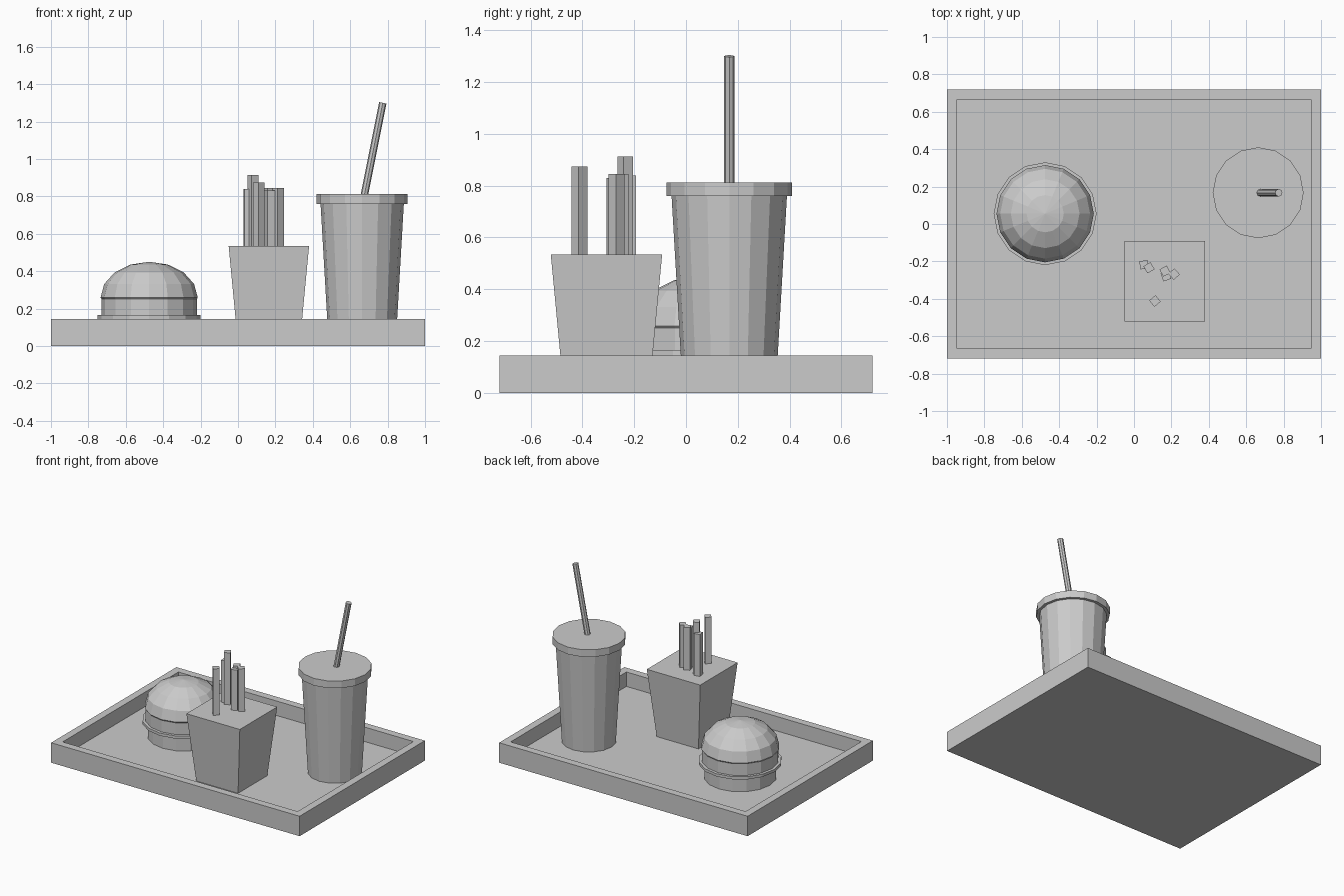
import bpy, bmesh
from math import cos, sin, pi, radians
from mathutils import Matrix, Vector

if "Cube" in bpy.data.objects:
    bpy.data.objects.remove(bpy.data.objects["Cube"])

FLOOR = 0.04


def finish(name, bm):
    bmesh.ops.recalc_face_normals(bm, faces=bm.faces)
    mesh = bpy.data.meshes.new(name)
    bm.to_mesh(mesh)
    bm.free()
    obj = bpy.data.objects.new(name, mesh)
    bpy.context.collection.objects.link(obj)
    return obj


def lathe(name, x, y, profile, sides=16, phase=0.0):
    """Stack rings of (radius, z); radius 0 makes a pole, open ends are capped."""
    bm = bmesh.new()
    rings = []
    for r, z in profile:
        n = 1 if r == 0 else sides
        rings.append([bm.verts.new((x + r * cos(phase + 2 * pi * i / sides),
                                    y + r * sin(phase + 2 * pi * i / sides), z))
                      for i in range(n)])
    for a, b in zip(rings, rings[1:]):
        for i in range(sides):
            j = (i + 1) % sides
            if len(b) == 1:
                bm.faces.new((a[i], a[j], b[0]))
            else:
                bm.faces.new((a[i], a[j], b[j], b[i]))
    for ring in (rings[0], rings[-1]):
        if len(ring) > 1:
            bm.faces.new(ring)
    return finish(name, bm)


# tray with a recessed floor
bm = bmesh.new()
bmesh.ops.create_cube(bm, size=1, matrix=Matrix.Translation((0, 0, 0.0725))
                      @ Matrix.Diagonal((2, 1.44, 0.145, 1)))
top = max(bm.faces, key=lambda f: f.calc_center_median().z)
bmesh.ops.inset_individual(bm, faces=[top], thickness=0.077)
inner = bmesh.ops.extrude_discrete_faces(bm, faces=[top])["faces"][0]
for v in inner.verts:
    v.co.z = FLOOR
finish("tray", bm)

# burger layers
BX, BY = -0.475, 0.055
lathe("bottom_bun", BX, BY, [(0.24, FLOOR), (0.24, 0.145)])
lathe("lettuce", BX, BY, [(0.275, 0.145), (0.275, 0.165)])
lathe("patty", BX, BY, [(0.255, 0.165), (0.255, 0.25)])
dome = [(0.26 * cos(k * pi / 8), 0.258 + 0.192 * sin(k * pi / 8)) for k in range(4)]
lathe("top_bun", BX, BY, [(0.25, 0.246)] + dome + [(0, 0.45)])

# fries box, a four-sided taper
lathe("fries_box", 0.165, -0.307,
      [(0.168 * 2 ** 0.5, FLOOR), (0.215 * 2 ** 0.5, 0.535)], sides=4, phase=pi / 4)

# fries: x, y, top height, turn in degrees
fries = [(0.053, -0.218, 0.84, 8), (0.08, -0.234, 0.913, 30),
         (0.166, -0.252, 0.845, 28), (0.171, -0.279, 0.83, 20),
         (0.214, -0.268, 0.845, 42), (0.112, -0.412, 0.873, 40)]
for i, (x, y, z, turn) in enumerate(fries):
    lathe(f"fry_{i + 1}", x, y, [(0.031, 0.45), (0.031, z)],
          sides=4, phase=pi / 4 + radians(turn))

# drink cup and lid
CX, CY = 0.664, 0.167
lathe("cup", CX, CY, [(0.181, FLOOR), (0.223, 0.765)])
lathe("cup_lid", CX, CY, [(0.243, 0.76), (0.243, 0.812)])

# leaning straw
low, high = Vector((0.654, CY, 0.7)), Vector((0.774, CY, 1.3))
axis = high - low
bm = bmesh.new()
bmesh.ops.create_cone(bm, cap_ends=True, segments=8, radius1=0.02, radius2=0.02,
                      depth=axis.length,
                      matrix=Matrix.Translation((low + high) / 2)
                      @ axis.to_track_quat("Z", "Y").to_matrix().to_4x4())
finish("straw", bm)
